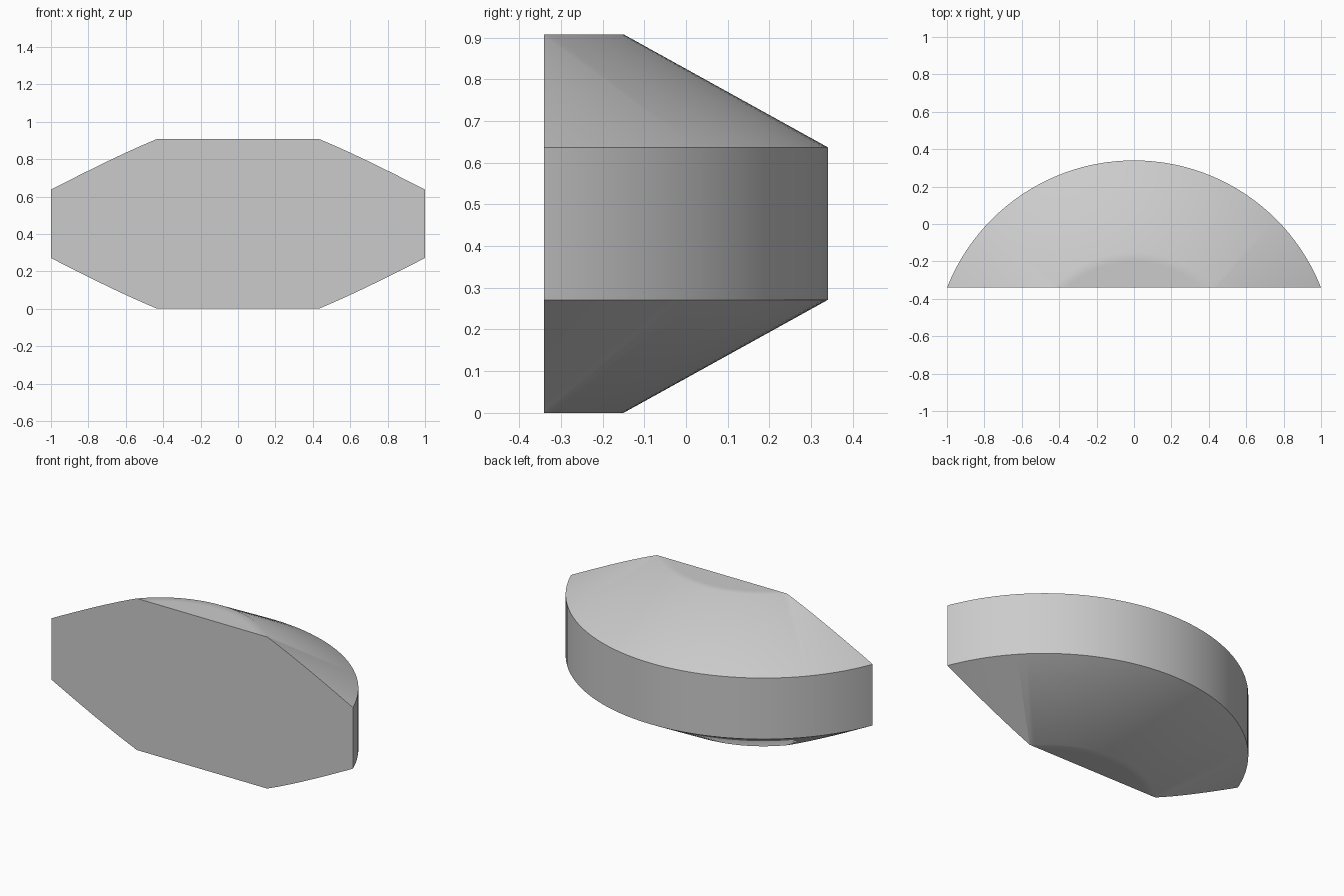
import bpy, bmesh, math
from mathutils import Vector

cube = bpy.data.objects.get("Cube")
if cube:
    bpy.data.objects.remove(cube, do_unlink=True)

# Main dimensions
FRONT_Y, BACK_Y = -0.34, 0.34
RADIUS = 1.075
CAP_RADIUS = 0.585
HEIGHT, SLOPE = 0.908, 0.271
STEPS = 128
centre = Vector((0, BACK_Y - RADIUS, 0))

grey = bpy.data.materials.new("light_grey")
grey.use_nodes = True
grey.diffuse_color = (0.6, 0.6, 0.6, 1)
bsdf = next(n for n in grey.node_tree.nodes if n.type == 'BSDF_PRINCIPLED')
bsdf.inputs["Base Color"].default_value = grey.diffuse_color

# Half profile of a double-bevelled disc, mirrored to the top
lower = [(0, 0), (CAP_RADIUS - 0.05, 0), (CAP_RADIUS, 0), (RADIUS, SLOPE)]
profile = lower + [(r, HEIGHT - z) for r, z in reversed(lower)]

bm = bmesh.new()
verts = [bm.verts.new(centre + Vector((0, r, z))) for r, z in profile]
edges = [bm.edges.new(pair) for pair in zip(verts, verts[1:])]
bmesh.ops.spin(bm, geom=verts + edges, cent=centre, axis=(0, 0, 1),
               angle=math.tau, steps=STEPS)
bmesh.ops.remove_doubles(bm, verts=bm.verts[:], dist=0.0005)

# Cut the disc along the flat front and close it
bmesh.ops.bisect_plane(bm, geom=bm.verts[:] + bm.edges[:] + bm.faces[:],
                       plane_co=(0, FRONT_Y, 0), plane_no=(0, -1, 0),
                       clear_outer=True)
rim = [e for e in bm.edges if e.is_boundary]
bmesh.ops.contextual_create(bm, geom=rim)
bmesh.ops.recalc_face_normals(bm, faces=bm.faces[:])

mesh = bpy.data.meshes.new("rounded_block")
bm.to_mesh(mesh)
bm.free()
mesh.materials.append(grey)
block = bpy.data.objects.new("rounded_block", mesh)
bpy.context.collection.objects.link(block)

# Smooth curves and the soft cap rim, with crisp outer edges
bpy.ops.object.select_all(action='DESELECT')
block.select_set(True)
bpy.context.view_layer.objects.active = block
bpy.ops.object.shade_smooth_by_angle(angle=math.radians(35))
